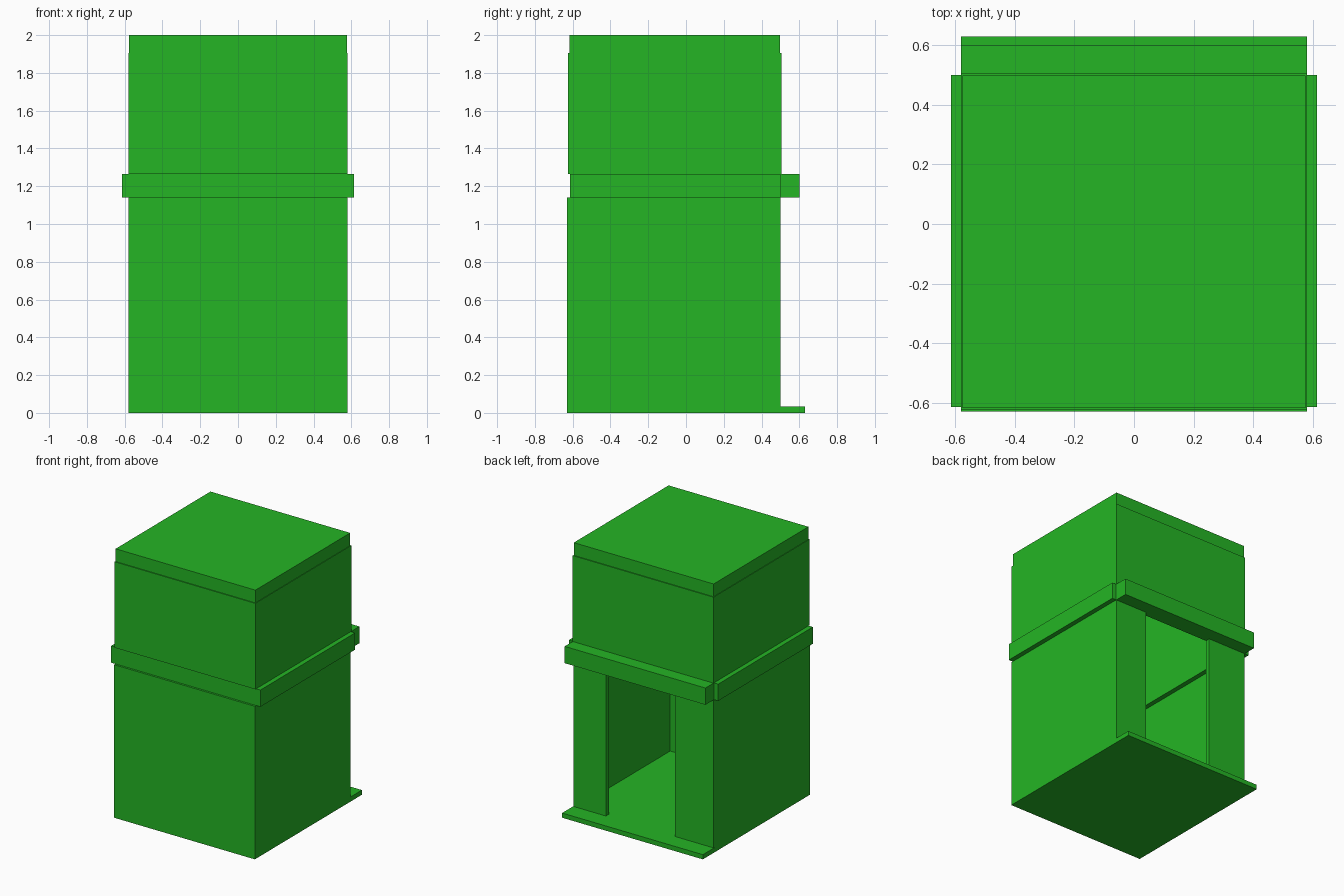
import bpy

if "Cube" in bpy.data.objects:
    bpy.data.objects.remove(bpy.data.objects["Cube"])

green = bpy.data.materials.new("green")
green.diffuse_color = (0.018, 0.46, 0.018, 1)
green.use_nodes = True
green.node_tree.nodes["Principled BSDF"].inputs["Base Color"].default_value = green.diffuse_color


def box(name, x, y, z):
    """Axis-aligned box from (min, max) ranges."""
    bpy.ops.mesh.primitive_cube_add(size=1, location=[(a + b) / 2 for a, b in (x, y, z)])
    ob = bpy.context.object
    ob.name = name
    ob.scale = [b - a for a, b in (x, y, z)]
    bpy.ops.object.transform_apply(location=False, rotation=False, scale=True)
    ob.data.materials.append(green)
    return ob


def side_pair(name, x, y, z):
    """The same box on the right and left sides."""
    box(name + "_right", x, y, z)
    box(name + "_left", (-x[1], -x[0]), y, z)


# Floor slab with doorstep at the back
box("floor", (-0.58, 0.58), (-0.63, 0.63), (0, 0.035))

# Lower room: front wall, side walls, narrow panels beside the doorway
box("lower_front_wall", (-0.58, 0.58), (-0.63, -0.60), (0.035, 1.14))
side_pair("lower_side_wall", (0.55, 0.58), (-0.60, 0.49), (0.035, 1.14))
box("door_panel_right", (0.31, 0.578), (0.465, 0.50), (0.035, 1.14))
box("door_panel_left", (-0.578, -0.26), (0.465, 0.50), (0.035, 1.14))

# Belt around the middle, with a canopy strip over the doorway
side_pair("belt_side", (0.515, 0.615), (-0.615, 0.50), (1.14, 1.265))
box("belt_front", (-0.515, 0.515), (-0.615, -0.55), (1.14, 1.265))
box("belt_back", (-0.58, 0.58), (0.465, 0.60), (1.14, 1.265))

# Upper hollow box
side_pair("upper_side_wall", (0.515, 0.58), (-0.625, 0.505), (1.265, 1.905))
box("upper_front_wall", (-0.515, 0.515), (-0.625, -0.55), (1.265, 1.905))
box("upper_back_wall", (-0.515, 0.515), (0.465, 0.505), (1.265, 1.905))

# Roof cap
box("roof", (-0.576, 0.576), (-0.618, 0.498), (1.905, 2.0))
